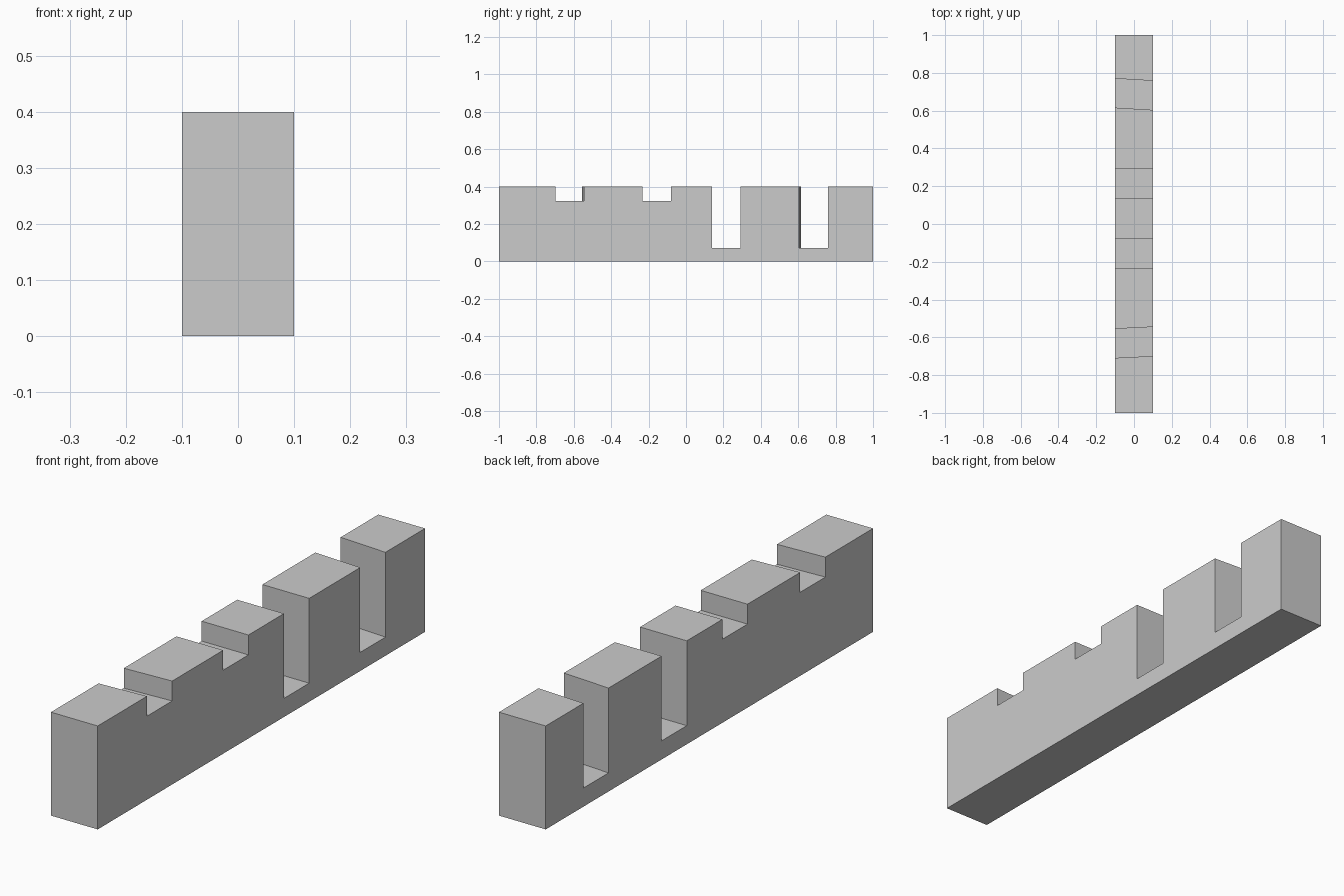
import bpy
import bmesh

cube = bpy.data.objects.get("Cube")
if cube:
    bpy.data.objects.remove(cube, do_unlink=True)

HALF_WIDTH, HALF_LENGTH, HEIGHT = 0.1, 1.0, 0.4
SHALLOW, DEEP = 0.323, 0.072

# Each notch: y centre, y shift from the middle to the +x side, floor height
NOTCH_WIDTH = 0.154
NOTCHES = [
    (-0.627, 0.005, SHALLOW),
    (-0.156, 0, SHALLOW),
    (0.215, 0, DEEP),
    (0.687, -0.006, DEEP),
]

grey = bpy.data.materials.new("plain grey")
grey.use_nodes = True
colour = (0.6, 0.6, 0.6, 1)
grey.diffuse_color = colour
grey.node_tree.nodes["Principled BSDF"].inputs["Base Color"].default_value = colour

# Stepped side profile as (y, skew, z), running along the top then the base
profile = [(-HALF_LENGTH, 0, HEIGHT)]
for centre, skew, floor in NOTCHES:
    near, far = centre - NOTCH_WIDTH / 2, centre + NOTCH_WIDTH / 2
    profile += [(near, skew, HEIGHT), (near, skew, floor),
                (far, skew, floor), (far, skew, HEIGHT)]
profile += [(HALF_LENGTH, 0, HEIGHT), (HALF_LENGTH, 0, 0), (-HALF_LENGTH, 0, 0)]

# Notched bar: two side outlines bridged by flat walls
bm = bmesh.new()
left, right = [
    [bm.verts.new((side * HALF_WIDTH, y + side * skew, z)) for y, skew, z in profile]
    for side in (1, -1)
]
bm.faces.new(left)
bm.faces.new(right[::-1])
for i in range(len(profile)):
    j = (i + 1) % len(profile)
    bm.faces.new((left[i], right[i], right[j], left[j]))
bmesh.ops.recalc_face_normals(bm, faces=bm.faces)

mesh = bpy.data.meshes.new("notched_bar")
bm.to_mesh(mesh)
bm.free()
mesh.materials.append(grey)
bar = bpy.data.objects.new("notched_bar", mesh)
bpy.context.collection.objects.link(bar)
